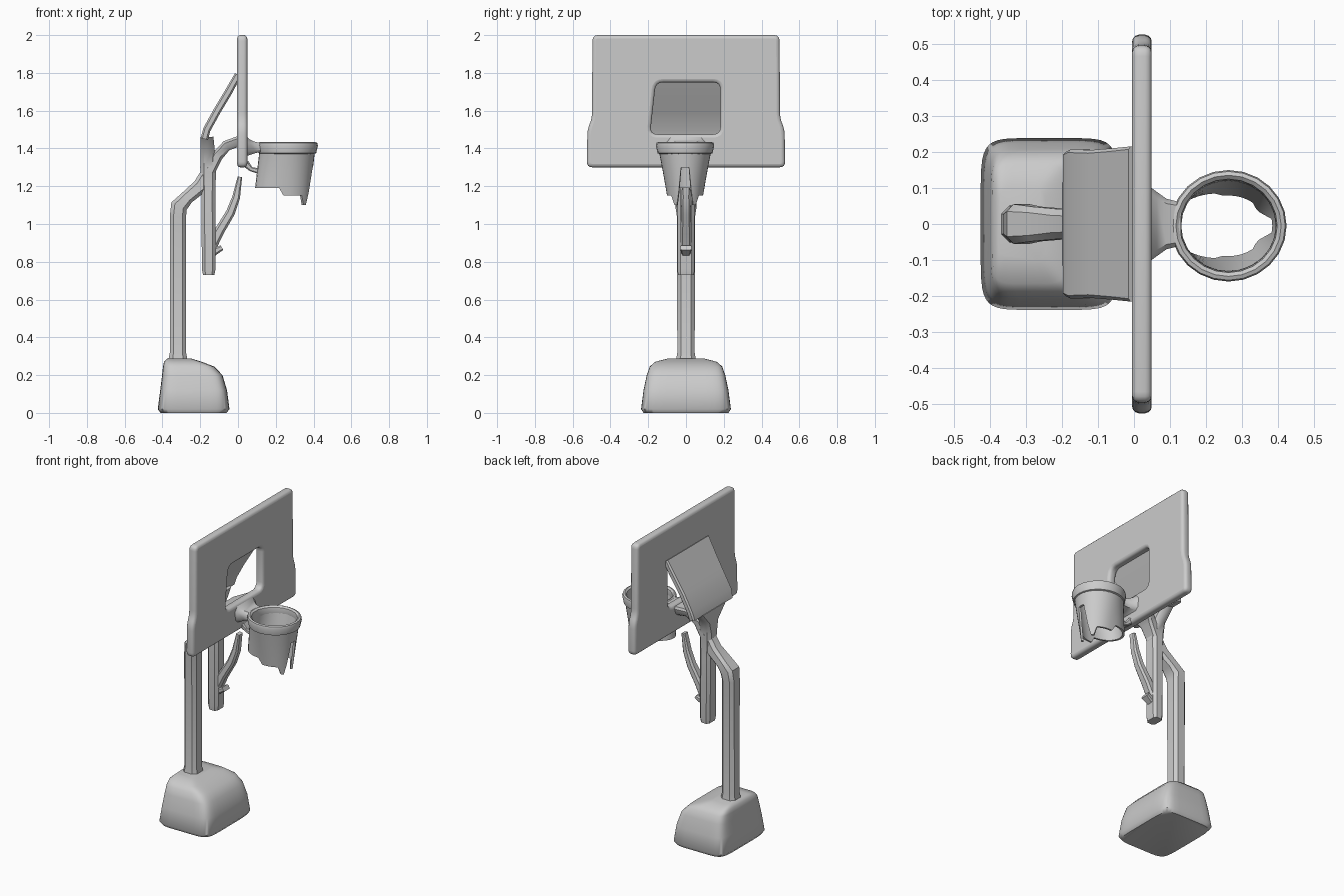
import bpy, bmesh, math
from mathutils import Vector

old = bpy.data.objects.get("Cube")
if old:
    bpy.data.objects.remove(old, do_unlink=True)

grey = bpy.data.materials.new("plain grey")
grey.use_nodes = True
COLOUR = (0.6, 0.6, 0.6, 1)
grey.diffuse_color = COLOUR
grey.node_tree.nodes["Principled BSDF"].inputs["Base Color"].default_value = COLOUR


def finish(obj, angle=40):
    bpy.ops.object.select_all(action="DESELECT")
    obj.select_set(True)
    bpy.context.view_layer.objects.active = obj
    obj.data.materials.clear()
    obj.data.materials.append(grey)
    bpy.ops.object.shade_smooth_by_angle(angle=math.radians(angle))
    return obj


def loft(name, rings, caps=True, loop=False, angle=40):
    """Skin a list of equally long closed rings."""
    bm = bmesh.new()
    rows = [[bm.verts.new(p) for p in ring] for ring in rings]
    n = len(rows[0])
    pairs = list(zip(rows, rows[1:])) + ([(rows[-1], rows[0])] if loop else [])
    for a, b in pairs:
        for i in range(n):
            j = (i + 1) % n
            bm.faces.new((a[i], a[j], b[j], b[i]))
    if caps and not loop:
        bm.faces.new(rows[0][::-1])
        bm.faces.new(rows[-1])
    bmesh.ops.recalc_face_normals(bm, faces=bm.faces)
    mesh = bpy.data.meshes.new(name)
    bm.to_mesh(mesh)
    bm.free()
    obj = bpy.data.objects.new(name, mesh)
    bpy.context.collection.objects.link(obj)
    return finish(obj, angle)


def bar(name, stations, chamfer=0.45):
    """Chamfered bar along (x, z, half width in y, half thickness) stations."""
    rings = []
    for i, (x, z, w, t) in enumerate(stations):
        a, b = stations[max(i - 1, 0)], stations[min(i + 1, len(stations) - 1)]
        d = Vector((b[0] - a[0], 0, b[1] - a[1])).normalized()
        side = Vector((-d.z, 0, d.x))
        c = chamfer * min(w, t)
        corners = [(w, t - c), (w - c, t), (c - w, t), (-w, t - c),
                   (-w, c - t), (c - w, -t), (w - c, -t), (w, c - t)]
        rings.append([Vector((x, v, z)) + side * s for v, s in corners])
    return loft(name, rings)


def rounded(points, radius, steps=4):
    """Round the corners of a 2D outline."""
    out = []
    pts = [Vector(p) for p in points]
    for i, p in enumerate(pts):
        a = p + (pts[i - 1] - p).normalized() * radius
        b = p + (pts[(i + 1) % len(pts)] - p).normalized() * radius
        for k in range(steps + 1):
            t = k / steps
            out.append(a * (1 - t) ** 2 + p * 2 * t * (1 - t) + b * t * t)
    return out


# Weighted base: rounded rectangles that shrink and slide back with height
def base_ring(z, x0, x1, half_y, count=40, power=0.3):
    ring = []
    for i in range(count):
        a = math.tau * (i + 0.5) / count
        c, s = math.cos(a), math.sin(a)
        ring.append(((x0 + x1) / 2 + (x1 - x0) / 2 * math.copysign(abs(c) ** power, c),
                     half_y * math.copysign(abs(s) ** power, s), z))
    return ring


loft("base", [base_ring(*r) for r in (
    (0, -0.41, -0.06, 0.225), (0.02, -0.425, -0.045, 0.238),
    (0.12, -0.412, -0.058, 0.225), (0.2, -0.402, -0.082, 0.208),
    (0.245, -0.397, -0.125, 0.192), (0.27, -0.392, -0.19, 0.165),
    (0.287, -0.375, -0.245, 0.1))], angle=50)

# Main pole with its bent arm
bar("pole", [(-0.318, 0.26, 0.055, 0.055), (-0.318, 0.32, 0.046, 0.043),
             (-0.318, 1.04, 0.048, 0.043), (-0.312, 1.095, 0.055, 0.045),
             (-0.27, 1.14, 0.048, 0.036), (-0.2, 1.2, 0.042, 0.04),
             (-0.15, 1.28, 0.04, 0.04)])

# Upright that carries the board, flaring under the panel
bar("upright", [(-0.155, 0.73, 0.042, 0.03), (-0.155, 0.76, 0.046, 0.036),
                (-0.157, 1.15, 0.045, 0.037), (-0.158, 1.3, 0.045, 0.042),
                (-0.16, 1.38, 0.06, 0.038), (-0.165, 1.46, 0.13, 0.035)])

# Sloped rear panel
bar("rear_panel", [(-0.178, 1.45, 0.2, 0.02), (-0.165, 1.5, 0.207, 0.02),
                   (-0.11, 1.6, 0.205, 0.02), (-0.05, 1.7, 0.21, 0.02),
                   (0.0, 1.79, 0.215, 0.018)])

# Lower bracket and thin diagonal brace
bar("lower_bracket", [(-0.15, 1.28, 0.045, 0.03), (-0.11, 1.36, 0.05, 0.03),
                      (-0.06, 1.415, 0.075, 0.028), (0.01, 1.44, 0.13, 0.028)])
bar("brace", [(-0.14, 0.88, 0.03, 0.028), (-0.1, 0.96, 0.03, 0.026),
              (-0.04, 1.06, 0.026, 0.024), (-0.01, 1.14, 0.024, 0.021),
              (0.01, 1.25, 0.02, 0.012)])
bar("brace_stub", [(-0.13, 0.85, 0.025, 0.02), (-0.085, 0.875, 0.03, 0.014)])

# Backboard: filled outline with a window
curve = bpy.data.curves.new("backboard", "CURVE")
curve.dimensions = "2D"
curve.fill_mode = "BOTH"
curve.extrude, curve.bevel_depth, curve.bevel_resolution = 0.009, 0.018, 2
curve.offset = -0.018
outer = [(-0.525, 1.3), (0.525, 1.3), (0.522, 1.5), (0.498, 1.56),
         (0.495, 2.0), (-0.495, 2.0), (-0.498, 1.56), (-0.522, 1.5)]
window = [(-0.19, 1.475), (0.182, 1.475), (0.182, 1.75), (-0.16, 1.75)]
for outline, radius in ((outer, 0.03), (window[::-1], 0.04)):
    pts = rounded(outline, radius)
    spline = curve.splines.new("POLY")
    spline.points.add(len(pts) - 1)
    for sp, p in zip(spline.points, pts):
        sp.co = (p.x, p.y, 0, 1)
    spline.use_cyclic_u = True
board = bpy.data.objects.new("backboard", curve)
bpy.context.collection.objects.link(board)
board.location.x = 0.022
board.rotation_euler = (math.pi / 2, 0, math.pi / 2)
bpy.ops.object.select_all(action="DESELECT")
board.select_set(True)
bpy.context.view_layer.objects.active = board
bpy.ops.object.convert(target="MESH")
finish(bpy.context.view_layer.objects.active, 50)

# Neck joining the rim to the board
bar("rim_neck", [(0.03, 1.41, 0.11, 0.06), (0.06, 1.405, 0.09, 0.042),
                 (0.09, 1.405, 0.07, 0.03), (0.13, 1.405, 0.06, 0.022)])

# Rim: a tall oval section swept round a circle
CX, CY, SEG = 0.262, -0.005, 24


def around(a, r, z, squash=0.96):
    return (CX + r * math.cos(a), CY + r * squash * math.sin(a), z)


section = [(0.157, 1.43), (0.161, 1.415), (0.152, 1.375), (0.138, 1.37),
           (0.131, 1.395), (0.135, 1.425), (0.146, 1.434)]
loft("rim", [[around(math.tau * i / SEG, r, z) for r, z in section]
             for i in range(SEG)], loop=True)


# Net: tapered skirt with a ragged hem and an arch at the front
def hem(a):
    a = abs((a + math.pi) % math.tau - math.pi)
    if a < 0.3:
        return 1.3
    if a < 0.75:
        return 1.1 if a > 0.5 else 1.17
    return 1.15 if a < 1.9 else 1.19


COUNT, ROWS = 36, 5
net_rings = []
for i in range(COUNT):
    a = math.tau * i / COUNT
    inner, outside = [], []
    for k in range(ROWS + 1):
        z = 1.4 + (hem(a) - 1.4) * k / ROWS
        drop = (1.4 - z) / 0.3
        r = 0.147 - 0.035 * drop
        squash = 0.96 - 0.18 * drop
        # The skirt hangs towards the board on its rear side
        if math.cos(a) < 0:
            r += 0.07 * drop * math.cos(a) ** 2
        outside.append(around(a, r, z, squash))
        inner.append(around(a, r - 0.014, z, squash))
    net_rings.append(outside + inner[::-1])
loft("net", net_rings, loop=True)

# Small tab tying the net to the foot of the board
bar("net_tab", [(0.04, 1.32, 0.03, 0.02), (0.07, 1.29, 0.02, 0.012),
                (0.11, 1.28, 0.025, 0.015)])
